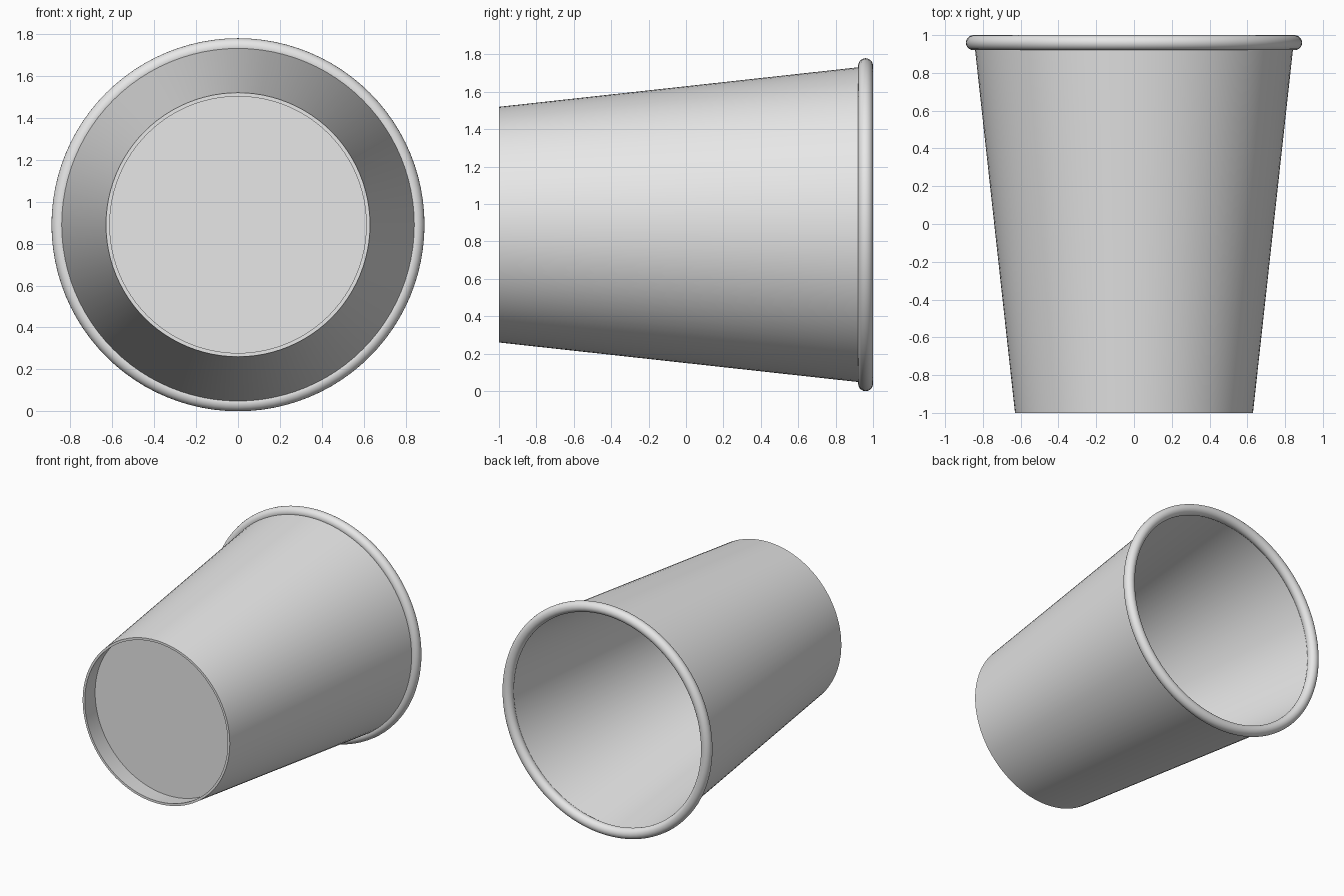
import bpy, bmesh, math
from mathutils import Vector

cube = bpy.data.objects.get("Cube")
if cube:
    bpy.data.objects.remove(cube, do_unlink=True)

AXIS_Z = 0.89
SEGMENTS = 96
THICK = 0.018
RIM_Y = 0.96
RECESS_Y = -0.85


def radius(y):
    """Outer wall radius of the tapered cup at depth y."""
    return 0.63 + 0.11 * (y + 1)


# Single grey finish
grey = bpy.data.materials.new("plain grey")
grey.use_nodes = True
colour = (0.8, 0.8, 0.8, 1)
grey.diffuse_color = colour
grey.node_tree.nodes["Principled BSDF"].inputs["Base Color"].default_value = colour


def lathe(name, profile):
    """Spin a closed (radius, y) profile around the cup's lying axis."""
    bm = bmesh.new()
    verts = [bm.verts.new((r, y, AXIS_Z)) for r, y in profile]
    edges = [bm.edges.new((a, b)) for a, b in zip(verts, verts[1:] + verts[:1])
             if a.co.x > 0 or b.co.x > 0]
    bmesh.ops.spin(bm, geom=verts + edges, cent=(0, 0, AXIS_Z), axis=(0, 1, 0),
                   angle=math.tau, steps=SEGMENTS, use_duplicate=False)
    bmesh.ops.remove_doubles(bm, verts=bm.verts[:], dist=0.0001)
    bmesh.ops.recalc_face_normals(bm, faces=bm.faces[:])
    mesh = bpy.data.meshes.new(name)
    bm.to_mesh(mesh)
    bm.free()
    mesh.materials.append(grey)
    obj = bpy.data.objects.new(name, mesh)
    bpy.context.collection.objects.link(obj)
    bpy.ops.object.select_all(action='DESELECT')
    obj.select_set(True)
    bpy.context.view_layer.objects.active = obj
    bpy.ops.object.shade_smooth_by_angle(angle=math.radians(35))
    return obj


# Tapered hollow wall with a floor set above the foot
floor_top = RECESS_Y + THICK
lathe("cup_body", [
    (radius(-1), -1),
    (radius(RIM_Y), RIM_Y),
    (radius(RIM_Y) - THICK, RIM_Y),
    (radius(floor_top) - THICK, floor_top),
    (0, floor_top),
    (0, RECESS_Y),
    (radius(RECESS_Y) - THICK, RECESS_Y),
    (radius(-1) - THICK, -1),
])

# Rolled rim around the mouth
TUBE = 0.04
SIDES = 20
angles = [math.tau * i / SIDES for i in range(SIDES)]
lathe("rolled_rim", [(0.85 + TUBE * math.cos(a), RIM_Y + TUBE * math.sin(a))
                     for a in angles])
